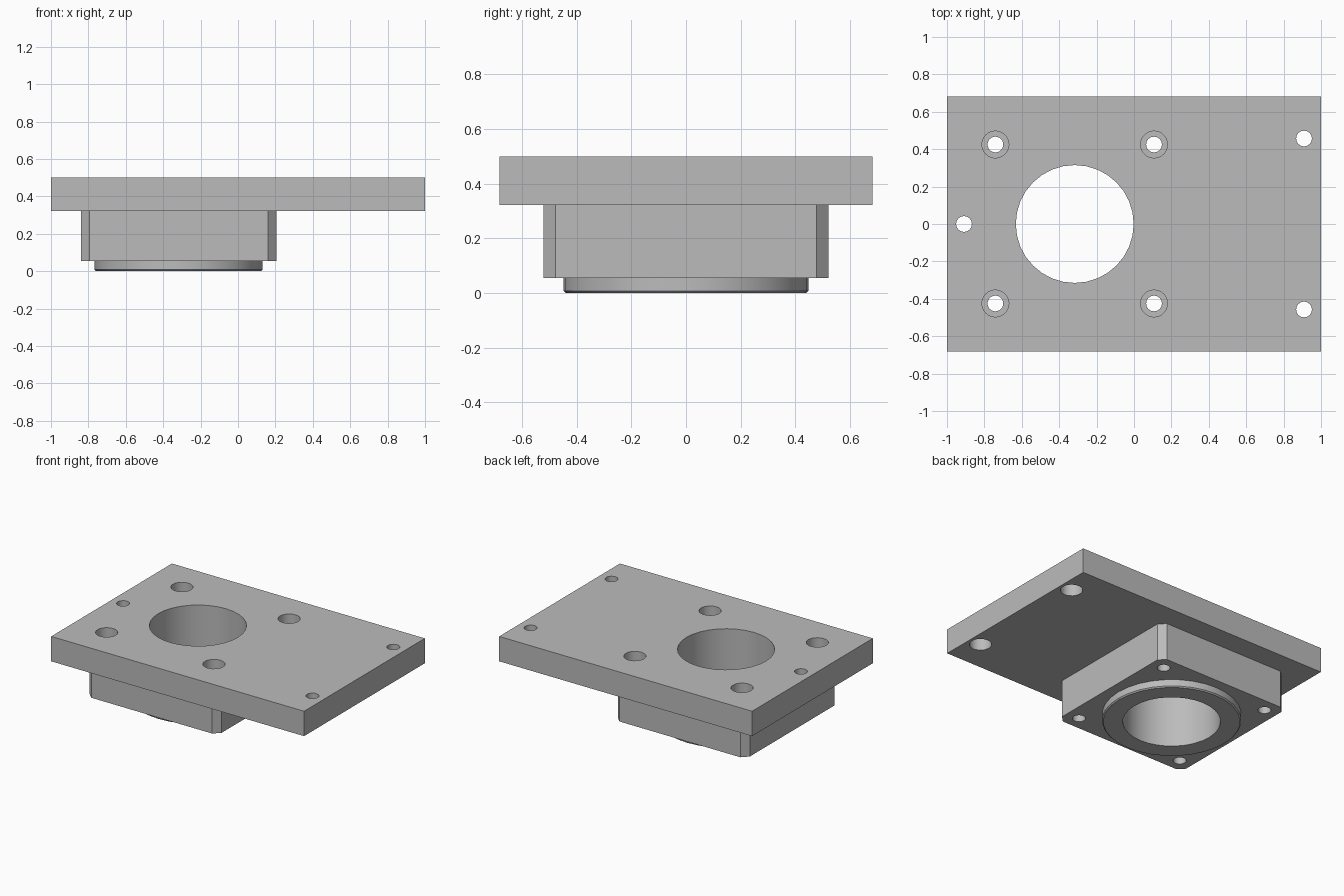
import bpy
import bmesh
from math import radians
from mathutils import Matrix, Vector

if "Cube" in bpy.data.objects:
    bpy.data.objects.remove(bpy.data.objects["Cube"], do_unlink=True)

# Main heights and positions
TOP, PLATE_Z, BLOCK_Z = 0.50, 0.322, 0.055
CX = -0.317
BORE, SCREW, HEAD = 0.315, 0.042, 0.072
HEAD_DEPTH = 0.1

metal = bpy.data.materials.new("plain_grey")
metal.use_nodes = True
grey = (0.5, 0.5, 0.5, 1)
metal.diffuse_color = grey
metal.node_tree.nodes["Principled BSDF"].inputs["Base Color"].default_value = grey


def make_object(name, bm):
    mesh = bpy.data.meshes.new(name)
    bm.to_mesh(mesh)
    bm.free()
    mesh.materials.append(metal)
    obj = bpy.data.objects.new(name, mesh)
    bpy.context.collection.objects.link(obj)
    return obj


def box(name, x, half_x, half_y, z0, z1, chamfer=0):
    bm = bmesh.new()
    bmesh.ops.create_cube(bm, size=1)
    bmesh.ops.scale(bm, vec=(2 * half_x, 2 * half_y, z1 - z0), verts=bm.verts)
    bmesh.ops.translate(bm, vec=(x, 0, (z0 + z1) / 2), verts=bm.verts)
    if chamfer:
        upright = [e for e in bm.edges
                   if abs((e.verts[0].co - e.verts[1].co).z) > 0.01]
        bmesh.ops.bevel(bm, geom=upright, offset=chamfer, segments=1,
                        affect='EDGES')
    return make_object(name, bm)


def cylinder(name, x, y, r, z0, z1, sides=24):
    bm = bmesh.new()
    bmesh.ops.create_cone(bm, cap_ends=True, segments=sides, radius1=r,
                          radius2=r, depth=z1 - z0,
                          matrix=Matrix.Translation((x, y, (z0 + z1) / 2)))
    return make_object(name, bm)


def cut(obj, cutters):
    """Subtract every (x, y, radius, z0, z1, sides) hole and bake the result."""
    helpers = []
    for spec in cutters:
        helper = cylinder("hole_cutter", *spec)
        helper.hide_render = True
        mod = obj.modifiers.new("hole", 'BOOLEAN')
        mod.operation = 'DIFFERENCE'
        mod.solver = 'EXACT'
        mod.object = helper
        helpers.append(helper)
    bpy.context.view_layer.update()
    graph = bpy.context.evaluated_depsgraph_get()
    mesh = bpy.data.meshes.new_from_object(obj.evaluated_get(graph))
    obj.modifiers.clear()
    obj.data = mesh
    for helper in helpers:
        bpy.data.objects.remove(helper, do_unlink=True)


block_screws = [(CX + sx * 0.424, sy * 0.425) for sx in (-1, 1) for sy in (-1, 1)]
mount_screws = [(-0.909, 0), (0.909, 0.457), (0.909, -0.457)]
bore = (CX, 0, BORE, -0.1, 0.6, 32)

# Mounting plate: block screws sink in from above, mounting screws from below
plate = box("mounting_plate", 0, 1, 0.682, PLATE_Z, TOP)
holes = [bore]
for x, y in block_screws:
    holes += [(x, y, SCREW, 0.2, 0.6), (x, y, HEAD, TOP - HEAD_DEPTH, 0.6)]
for x, y in mount_screws:
    holes += [(x, y, SCREW, 0.2, 0.6), (x, y, HEAD, 0.2, PLATE_Z + HEAD_DEPTH)]
cut(plate, holes)

# Square housing block with chamfered upright corners
block = box("housing_block", CX, 0.522, 0.522, BLOCK_Z, PLATE_Z, 0.044)
cut(block, [bore] + [(x, y, SCREW, -0.1, 0.6) for x, y in block_screws])

# Round locating boss with a small chamfer on its lower rim
bm = bmesh.new()
profile = [(BORE, BLOCK_Z), (BORE, 0), (0.441, 0), (0.449, 0.008), (0.449, BLOCK_Z)]
verts = [bm.verts.new(Vector((r, 0, z))) for r, z in profile]
edges = [bm.edges.new(pair) for pair in zip(verts, verts[1:])]
bmesh.ops.spin(bm, geom=verts + edges, cent=(0, 0, 0), axis=(0, 0, 1),
               angle=radians(360), steps=32, use_duplicate=False)
bmesh.ops.remove_doubles(bm, verts=bm.verts, dist=0.0001)
bmesh.ops.recalc_face_normals(bm, faces=bm.faces)
# Point the lower face downwards
low = min(bm.faces, key=lambda f: f.calc_center_median().z)
if low.normal.z > 0:
    bmesh.ops.reverse_faces(bm, faces=bm.faces)
bmesh.ops.translate(bm, vec=(CX, 0, 0), verts=bm.verts)
boss = make_object("locating_boss", bm)

# Smooth round walls, crisp edges
bpy.ops.object.select_all(action='DESELECT')
for obj in (plate, block, boss):
    obj.select_set(True)
bpy.context.view_layer.objects.active = plate
bpy.ops.object.shade_smooth_by_angle(angle=radians(30))
